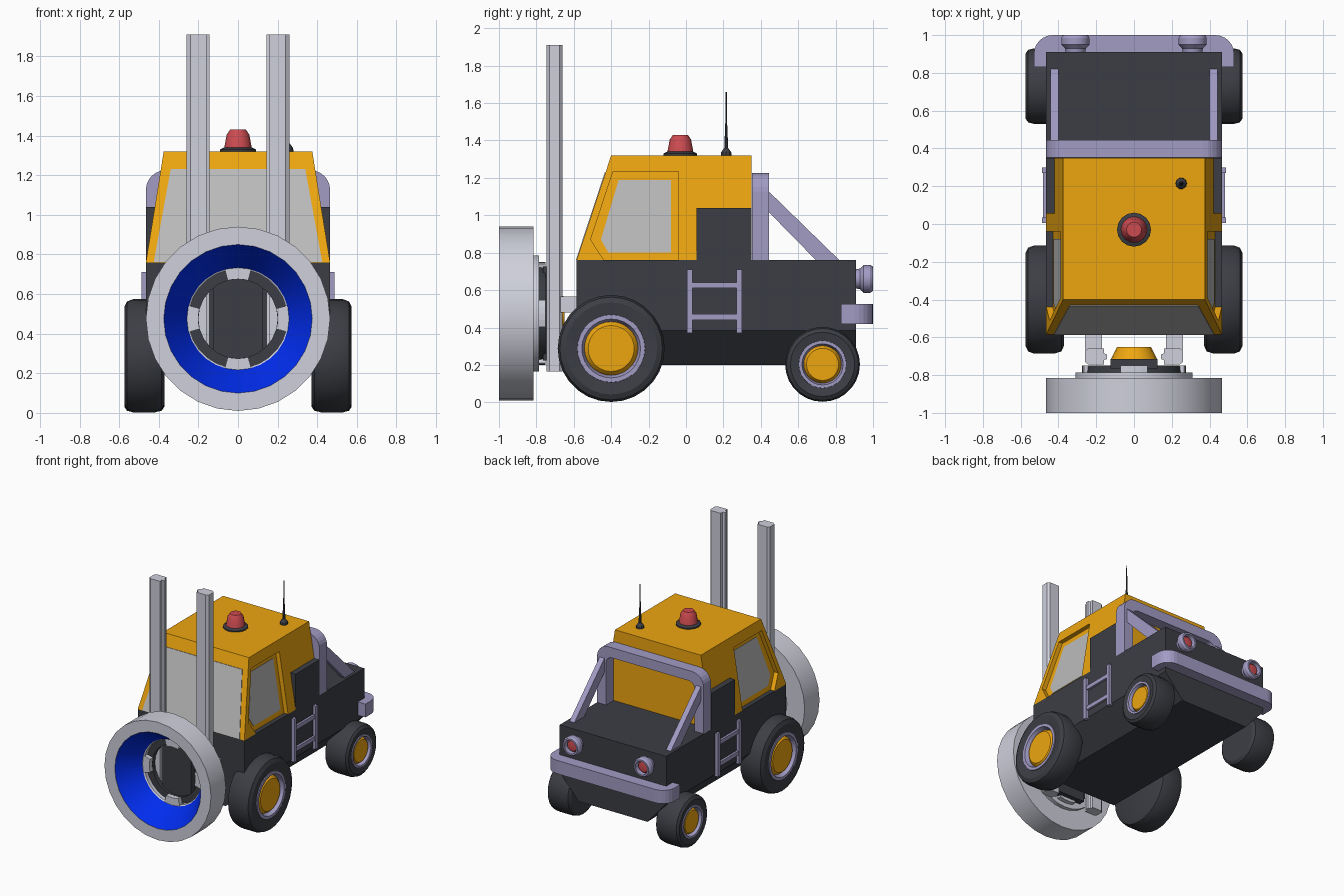
import bpy, bmesh
from math import sin, cos, pi, radians

if "Cube" in bpy.data.objects:
    bpy.data.objects.remove(bpy.data.objects["Cube"])


def material(name, rgb):
    m = bpy.data.materials.new(name)
    m.diffuse_color = (*rgb, 1)
    m.use_nodes = True
    m.node_tree.nodes["Principled BSDF"].inputs["Base Color"].default_value = m.diffuse_color
    return m


DARK = material("charcoal", (0.045, 0.048, 0.058))
TYRE = material("rubber", (0.045, 0.048, 0.058))
ORANGE = material("orange", (0.85, 0.38, 0.005))
LILAC = material("lilac", (0.36, 0.33, 0.55))
RED = material("red", (0.6, 0.07, 0.08))
BLUE = material("blue", (0.0, 0.025, 0.85))
SILVER = material("silver", (0.62, 0.63, 0.71))
GLASS = material("glass", (0.5, 0.5, 0.5))


def finish(name, bm, mat, mirror=False, smooth=False):
    bmesh.ops.recalc_face_normals(bm, faces=bm.faces)
    me = bpy.data.meshes.new(name)
    bm.to_mesh(me)
    bm.free()
    ob = bpy.data.objects.new(name, me)
    bpy.context.collection.objects.link(ob)
    if mat:
        me.materials.append(mat)
    bpy.ops.object.select_all(action='DESELECT')
    ob.select_set(True)
    bpy.context.view_layer.objects.active = ob
    if smooth:
        bpy.ops.object.shade_smooth_by_angle(angle=radians(30))
    if mirror:
        ob.modifiers.new("mirror", 'MIRROR')
    return ob


def loft(name, a, b, mat, mirror=False):
    """Solid between two matching rings of 3D points."""
    bm = bmesh.new()
    va, vb = [bm.verts.new(p) for p in a], [bm.verts.new(p) for p in b]
    bm.faces.new(va)
    bm.faces.new(vb)
    for i in range(len(a)):
        j = (i + 1) % len(a)
        bm.faces.new((va[i], va[j], vb[j], vb[i]))
    return finish(name, bm, mat, mirror)


def place(axis, p, h):
    return {'x': (h, p[0], p[1]), 'y': (p[0], h, p[1]), 'z': (p[0], p[1], h)}[axis]


def prism(name, pts, axis, lo, hi, mat, mirror=False):
    return loft(name, [place(axis, p, lo) for p in pts], [place(axis, p, hi) for p in pts], mat, mirror)


def box(name, x, y, z, mat, mirror=False):
    return prism(name, [(x[0], y[0]), (x[1], y[0]), (x[1], y[1]), (x[0], y[1])], 'z', *z, mat, mirror)


def lathe(name, prof, axis, c, mat, n=24, closed=False, mirror=False, smooth=True):
    """Revolve (radius, height) points around an axis through c."""
    bm = bmesh.new()
    rings = []
    for r, h in prof:
        if r == 0:
            rings.append([bm.verts.new(place(axis, c, h))] * n)
        else:
            rings.append([bm.verts.new(place(axis, (c[0] + r * cos(2 * pi * k / n),
                                                    c[1] + r * sin(2 * pi * k / n)), h)) for k in range(n)])
    pairs = list(zip(rings, rings[1:])) + ([(rings[-1], rings[0])] if closed else [])
    for a, b in pairs:
        for k in range(n):
            j = (k + 1) % n
            bm.faces.new(list(dict.fromkeys((a[k], a[j], b[j], b[k]))))
    return finish(name, bm, mat, mirror, smooth)


def arc(cx, cy, r, a0, a1, n=6):
    return [(cx + r * cos(radians(a0 + (a1 - a0) * i / n)),
             cy + r * sin(radians(a0 + (a1 - a0) * i / n))) for i in range(n + 1)]


def side(z):    # cab side plane
    return 0.465 - (z - 0.76) * 0.161


def front(z):   # cab windscreen plane
    return -0.585 + (z - 0.76) * 0.33


# Body with tapered underside
box("body", (-0.465, 0.465), (-0.585, 0.91), (0.385, 0.76), DARK)
prism("underbody", [(-0.465, 0.385), (0.465, 0.385), (0.3, 0.2), (-0.3, 0.2)], 'y', -0.585, 0.91, DARK)


# Cab with recessed doors
def cab_ring(z):
    s, f = side(z), front(z)
    return [(-s, f, z), (s, f, z), (s, 0.35, z), (-s, 0.35, z)]


cab = loft("cab", cab_ring(0.76), cab_ring(1.32), ORANGE)
door = [(-0.39, 1.235), (-0.04, 1.235), (-0.04, 0.70), (-0.40, 0.70), (-0.51, 0.87)]
for s in (-1, 1):
    cutter = loft("door_cutter", [(s * (side(z) - 0.035), y, z) for y, z in door],
                  [(s * 0.6, y, z) for y, z in door], None)
    cutter.hide_render = True
    m = cab.modifiers.new("door_recess", 'BOOLEAN')
    m.object, m.operation, m.solver = cutter, 'DIFFERENCE', 'EXACT'
    bpy.context.view_layer.objects.active = cab
    bpy.ops.object.modifier_apply(modifier=m.name)
    bpy.data.objects.remove(cutter)

# Glass
pane = [(-0.36, 1.19), (-0.08, 1.19), (-0.08, 0.80), (-0.415, 0.80), (-0.455, 0.87)]
loft("side_window", [(side(z) - 0.045, y, z) for y, z in pane],
     [(side(z) - 0.032, y, z) for y, z in pane], GLASS, True)
screen = [(-0.425, 0.762), (0.425, 0.762), (0.34, 1.23), (-0.34, 1.23)]
loft("windscreen", [(x, front(z) + 0.01, z) for x, z in screen],
     [(x, front(z) - 0.004, z) for x, z in screen], GLASS)

# Side boxes behind the doors
box("side_box", (0.36, 0.465), (0.055, 0.349), (0.76, 1.04), DARK, True)

# Roll bar and struts
hoop = ([(0.465, 0.76)] + arc(0.365, 1.125, 0.1, 0, 90) + arc(-0.365, 1.125, 0.1, 90, 180) + [(-0.465, 0.76)]
        + [(-0.385, 0.76)] + arc(-0.335, 1.095, 0.05, 180, 90) + arc(0.335, 1.095, 0.05, 90, 0) + [(0.385, 0.76)])
prism("roll_bar", hoop, 'y', 0.352, 0.445, LILAC)
prism("roll_bar_strut", [(0.44, 1.13), (0.82, 0.76), (0.695, 0.76), (0.44, 1.02)], 'x', 0.4, 0.442, LILAC, True)

# Rear bumper wrapping the corners
outer = [(0.53, 0.83)] + arc(0.43, 0.9, 0.1, 0, 90) + arc(-0.43, 0.9, 0.1, 90, 180) + [(-0.53, 0.83)]
inner = [(-0.46, 0.83), (-0.46, 0.9), (0.46, 0.9), (0.46, 0.83)]
prism("rear_bumper", outer + inner, 'z', 0.42, 0.525, LILAC)

# Rear lamps
for x in (-0.31, 0.31):
    lathe("rear_lamp_housing", [(0.05, 0.9), (0.055, 0.93), (0.075, 0.95), (0.075, 0.985), (0.065, 1.0),
                                (0.052, 1.0), (0.05, 0.96)], 'y', (x, 0.66), LILAC, 16)
    lathe("rear_lamp_lens", [(0.052, 0.96), (0.04, 0.978), (0, 0.985)], 'y', (x, 0.66), RED, 16)

# Side steps
for y in (0.005, 0.27):
    box("step_post", (0.46, 0.488), (y, y + 0.03), (0.37, 0.71), LILAC, True)
for z in (0.44, 0.61):
    box("step_rung", (0.46, 0.482), (0.03, 0.275), (z, z + 0.032), LILAC, True)


# Wheels
def wheel(name, y, z, r):
    c = (y, z)
    lathe(name + "_tyre", [(0, 0.37), (r * 0.85, 0.37), (r * 0.96, 0.385), (r, 0.42), (r, 0.53), (r * 0.96, 0.56),
                           (r * 0.86, 0.574), (r * 0.63, 0.565), (r * 0.63, 0.5)], 'x', c, TYRE, 28, mirror=True)
    lathe(name + "_rim", [(r * 0.64, 0.55), (r * 0.63, 0.572), (r * 0.55, 0.572), (r * 0.5, 0.535)],
          'x', c, LILAC, 28, mirror=True)
    lathe(name + "_hub", [(r * 0.51, 0.53), (r * 0.49, 0.545), (r * 0.43, 0.562), (0, 0.562)],
          'x', c, ORANGE, 28, mirror=True)


wheel("front_wheel", -0.4, 0.288, 0.286)
wheel("rear_wheel", 0.73, 0.203, 0.2)

# Beacon and aerial on the roof
lathe("beacon_base", [(0, 1.318), (0.09, 1.318), (0.09, 1.33), (0.07, 1.34), (0, 1.34)], 'z', (0, -0.03), DARK, 16)
lathe("beacon", [(0.07, 1.335), (0.057, 1.405), (0.04, 1.43), (0, 1.43)], 'z', (0, -0.03), RED, 16)
lathe("aerial", [(0.03, 1.32), (0.028, 1.338), (0.011, 1.36), (0.005, 1.5), (0.003, 1.66), (0, 1.66)],
      'z', (0.25, 0.215), DARK, 10)

# Lifting mast rails and brackets
rail = [(0.26, -0.675), (0.245, -0.66), (0.16, -0.66), (0.16, -0.685), (0.143, -0.69), (0.143, -0.715),
        (0.16, -0.72), (0.16, -0.745), (0.24, -0.745), (0.26, -0.73)]
prism("mast_rail", rail, 'z', 0.165, 1.91, SILVER, True)
box("mast_bracket", (0.17, 0.26), (-0.67, -0.58), (0.48, 0.565), SILVER, True)

# Front ring with blue funnel
C = (0, 0.475)
lathe("front_ring", [(0.375, -1), (0.465, -1), (0.465, -0.815), (0.31, -0.815), (0.31, -0.785), (0.25, -0.785),
                     (0.25, -0.815), (0.262, -0.822), (0.38, -0.99)], 'y', C, SILVER, 28, closed=True)
lathe("ring_funnel", [(0.375, -0.998), (0.258, -0.824)], 'y', C, BLUE, 28)

# Ring mount: dark collar, four clamps, back plate and hub
lathe("mount_collar", [(0.2, -0.785), (0.255, -0.785), (0.25, -0.75), (0.2, -0.75)], 'y', C, DARK, 24, closed=True)
for k in range(4):
    a = 90 * k
    clamp = arc(*C, 0.275, a - 15, a + 15, 4) + arc(*C, 0.2, a + 15, a - 15, 4)
    prism(f"mount_clamp_{k + 1}", clamp, 'y', -0.82, -0.75, SILVER)
box("mount_plate", (-0.125, 0.125), (-0.765, -0.715), (0.225, 0.725), DARK)
lathe("mount_hub", [(0.125, -0.72), (0.09, -0.65), (0, -0.65)], 'y', C, ORANGE, 16)
